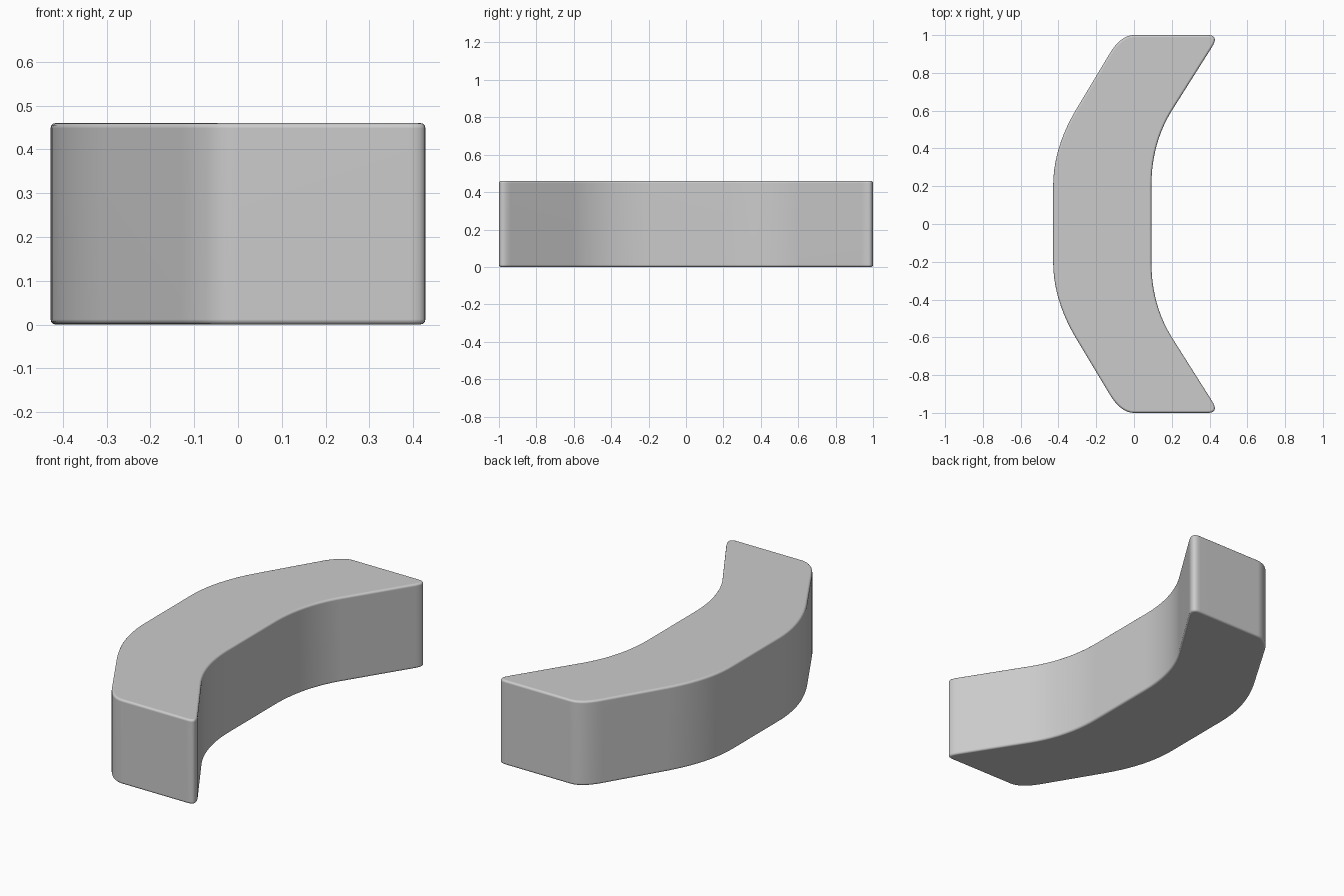
import bpy, bmesh, math
from mathutils import Vector

if "Cube" in bpy.data.objects:
    bpy.data.objects.remove(bpy.data.objects["Cube"])

HEIGHT, RIM = 0.46, 0.012


def rounded(start, corner, end, steps):
    """Points of a smooth bend that starts and ends on the two sides of a corner."""
    a, b, c = Vector(start), Vector(corner), Vector(end)
    ts = [i / steps for i in range(steps + 1)]
    return [a * (1 - t) ** 2 + b * 2 * t * (1 - t) + c * t ** 2 for t in ts]


# Back half of the curved outline, from the outer side round the end to the inner side
half = (rounded((-0.428, 0.2), (-0.428, 0.4), (-0.31, 0.6), 10)
        + rounded((-0.13, 0.9), (-0.07, 1.0), (0.0, 1.0), 8)
        + rounded((0.39, 1.0), (0.452, 1.0), (0.413, 0.937), 8)
        + rounded((0.2, 0.6), (0.092, 0.425), (0.092, 0.2), 10))
outline = half + [Vector((p.x, -p.y)) for p in reversed(half)]

# Extrude the outline into a block
bm = bmesh.new()
base = bm.faces.new([bm.verts.new((p.x, p.y, 0)) for p in outline])
top = bmesh.ops.extrude_face_region(bm, geom=[base], use_keep_orig=True)
bmesh.ops.translate(bm, vec=(0, 0, HEIGHT),
                    verts=[v for v in top["geom"] if isinstance(v, bmesh.types.BMVert)])
bmesh.ops.recalc_face_normals(bm, faces=bm.faces)

# Soften the top and bottom rims
rims = [e for e in bm.edges if abs(e.verts[0].co.z - e.verts[1].co.z) < 1e-5]
bmesh.ops.bevel(bm, geom=rims, offset=RIM, segments=3, profile=0.5, affect='EDGES')

mesh = bpy.data.meshes.new("curved_bench")
bm.to_mesh(mesh)
bm.free()
bench = bpy.data.objects.new("curved_bench", mesh)
bpy.context.collection.objects.link(bench)

# Smooth shading with clean flat top and bottom
bpy.context.view_layer.objects.active = bench
bench.select_set(True)
bpy.ops.object.shade_smooth_by_angle(angle=math.radians(40))
normals = bench.modifiers.new("flat_faces", 'WEIGHTED_NORMAL')
normals.keep_sharp = True
